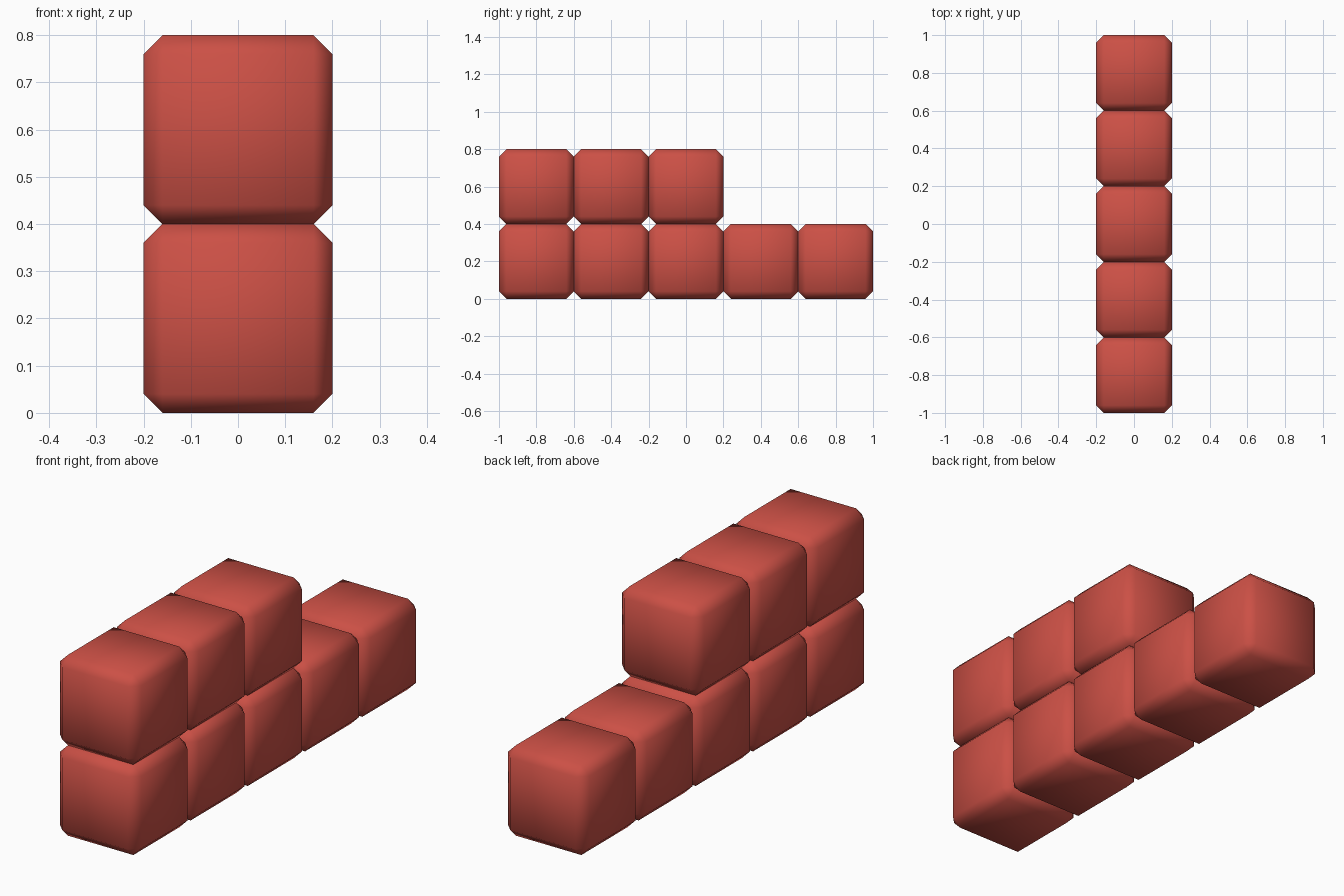
import bpy
import bmesh

if "Cube" in bpy.data.objects:
    bpy.data.objects.remove(bpy.data.objects["Cube"])

SIZE = 0.4
CHAMFER = 0.04

red = bpy.data.materials.new("red")
red.diffuse_color = (0.6, 0.08, 0.06, 1)
red.use_nodes = True
red.node_tree.nodes["Principled BSDF"].inputs["Base Color"].default_value = red.diffuse_color

# One chamfered, smooth-shaded block mesh shared by every block
mesh = bpy.data.meshes.new("block")
bm = bmesh.new()
bmesh.ops.create_cube(bm, size=SIZE)
bmesh.ops.bevel(bm, geom=bm.edges[:], offset=CHAMFER, offset_type='OFFSET',
                segments=1, profile=0.5, affect='EDGES')
for face in bm.faces:
    face.smooth = True
bm.to_mesh(mesh)
bm.free()
mesh.materials.append(red)


def add_row(name, count, level):
    # Row of blocks running back from the front end
    for i in range(count):
        block = bpy.data.objects.new(f"{name}_{i + 1}", mesh)
        block.location = (0, -0.8 + i * SIZE, SIZE * (level + 0.5))
        bpy.context.collection.objects.link(block)


# Five blocks below, three stacked on the front end
add_row("lower_block", 5, 0)
add_row("upper_block", 3, 1)
